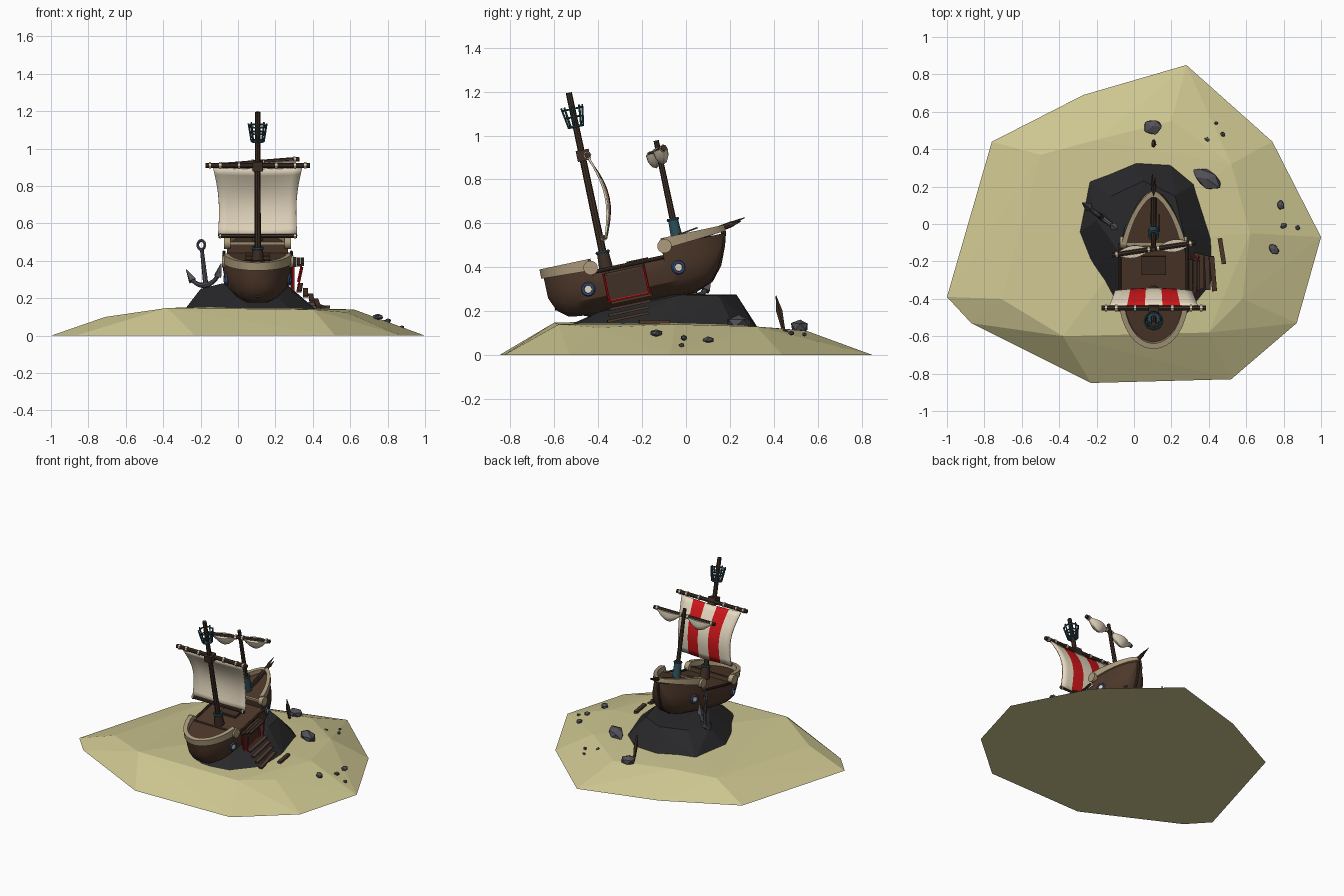
import bpy, bmesh, math, random
from mathutils import Matrix, Vector

if "Cube" in bpy.data.objects:
    bpy.data.objects.remove(bpy.data.objects["Cube"])
random.seed(4)

def material(name, r, g, b):
    m = bpy.data.materials.new(name)
    m.diffuse_color = (r, g, b, 1)
    m.use_nodes = True
    m.node_tree.nodes["Principled BSDF"].inputs["Base Color"].default_value = m.diffuse_color
    return m

SAND = material("sand", .61, .56, .28)
BLACK = material("black_rock", .022, .022, .024)
HULL = material("hull_brown", .075, .039, .023)
WOOD = material("dark_wood", .05, .029, .019)
TRIM = material("tan_trim", .42, .33, .2)
SAIL = material("sail_cream", .8, .7, .53)
RED = material("red", .62, .008, .01)
TEAL = material("teal_metal", .025, .075, .095)
GREY = material("grey", .085, .085, .1)
NAVY = material("navy", .04, .075, .2)

W = Matrix.Identity(4)
# Ship frame: x across, y towards the bow, z up from the keel; bow pitched up
S = Matrix.Translation((.105, -.25, .225)) @ Matrix.Rotation(math.radians(12), 4, 'X')

def finish(name, bm, mat, M=W, smooth=0, recalc=True):
    if recalc:
        bmesh.ops.recalc_face_normals(bm, faces=bm.faces)
    me = bpy.data.meshes.new(name)
    bm.to_mesh(me)
    bm.free()
    me.materials.append(mat)
    ob = bpy.data.objects.new(name, me)
    bpy.context.collection.objects.link(ob)
    ob.matrix_world = M
    if smooth:
        bpy.ops.object.select_all(action='DESELECT')
        ob.select_set(True)
        bpy.context.view_layer.objects.active = ob
        bpy.ops.object.shade_smooth_by_angle(angle=math.radians(smooth))
    return ob

def hull_of(name, pts, mat):
    bm = bmesh.new()
    vs = [bm.verts.new(p) for p in pts]
    r = bmesh.ops.convex_hull(bm, input=vs)
    bmesh.ops.delete(bm, geom=[v for v in bm.verts if not v.link_faces], context='VERTS')
    return finish(name, bm, mat)

def loft(name, rings, mat, M=W, smooth=0, closed=False):
    bm = bmesh.new()
    R = [[bm.verts.new(p) for p in ring] for ring in rings]
    n = len(R[0])
    for i in range(len(R) if closed else len(R) - 1):
        a, b = R[i], R[(i + 1) % len(R)]
        for j in range(n):
            k = (j + 1) % n
            bm.faces.new((a[j], a[k], b[k], b[j]))
    if not closed:
        bm.faces.new(R[0])
        bm.faces.new(R[-1])
    return finish(name, bm, mat, M, smooth)

def tube(name, pts, radii, mat, M=W, n=8):
    """Round tube along a path; the frame follows the overall direction."""
    rings = []
    for i, p in enumerate(pts):
        d = Vector(pts[min(i + 1, len(pts) - 1)]) - Vector(pts[max(i - 1, 0)])
        q = d.to_track_quat('Z', 'Y')
        r = radii[i] if isinstance(radii, (list, tuple)) else radii
        rings.append([Vector(p) + q @ Vector((r * math.cos(a), r * math.sin(a), 0))
                      for a in (2 * math.pi * k / n for k in range(n))])
    return loft(name, rings, mat, M, 40)

def ring(name, c, R, r, axis, mat, M=W, n=14):
    q = Vector(axis).to_track_quat('Z', 'Y')
    rings = []
    for i in range(n):
        a = 2 * math.pi * i / n
        rings.append([Vector(c) + q @ Vector(((R + r * math.cos(b)) * math.cos(a),
                      (R + r * math.cos(b)) * math.sin(a), r * math.sin(b)))
                      for b in (math.pi * k / 3 for k in range(6))])
    return loft(name, rings, mat, M, 40, True)

def box(name, c, size, mat, M=W, rot=W):
    bm = bmesh.new()
    bmesh.ops.create_cube(bm, size=1, matrix=Matrix.Translation(c) @ rot @ Matrix.Diagonal((*size, 1)))
    return finish(name, bm, mat, M)

# Island and rock
hull_of("sand_island", [
    (.28, .85, 0), (.74, .44, 0), (1, -.07, 0), (.87, -.53, 0), (.52, -.83, 0), (-.23, -.85, 0),
    (-.87, -.53, 0), (-1, -.39, 0), (-.76, .44, 0), (-.27, .69, 0),
    (.2, .55, .11), (.52, .32, .13), (.62, -.05, .14), (.58, -.4, .125), (.4, -.58, .14),
    (-.38, -.6, .148), (-.71, -.4, .1), (-.5, .37, .105), (-.2, .45, .12), (0, -.1, .158)], SAND)
hull_of("black_rock", [
    (.01, .33, .12), (.2, .32, .12), (.33, .22, .12), (.44, -.1, .12), (.44, -.35, .12), (.3, -.53, .12),
    (.1, -.57, .12), (-.1, -.47, .12), (-.24, -.23, .12), (-.3, -.05, .12), (-.24, .23, .12),
    (-.2, .02, .25), (-.12, .15, .265), (.05, .23, .275), (.22, .15, .27), (.26, -.02, .275),
    (-.08, -.15, .28), (.29, -.2, .235), (0, -.4, .195), (.22, -.4, .195)], BLACK)

# Hull
def half_width(u):
    if u < 0:
        return .183 * max(0, 1 - abs(u / .365) ** 2.6) ** .5
    return .185 * max(0, 1 - (u / .485) ** 2) ** .68

def keel(u):
    return .12 * abs(u / .365) ** 10 if u < 0 else .25 * (u / .485) ** 8

def deck(u):
    return .21 if u < -.14 else .235 if u > .19 else .182

rings = []
for u in (-.363, -.35, -.33, -.29, -.24, -.19, -.141, -.139, -.07, 0, .07, .13,
          .189, .191, .24, .29, .34, .385, .42, .45, .47, .481):
    b, k, top = half_width(u), keel(u), deck(u)
    mid = min(max(.17, k + .015), top - .002)
    side = [(b * g, u, k + (mid - k) * f) for f, g in
            ((0, .35), (.15, .68), (.4, .92), (.75, 1), (1, 1))] + [(b * .97, u, top)]
    rings.append(side + [(-x, y, z) for x, y, z in reversed(side)])
loft("hull", rings, HULL, S, 28)
tube("keel_beam", [(0, u, keel(u) + .003) for u in (-.34, -.2, 0, .2, .3, .38, .43, .465, .483)], .011, WOOD, S)

# Tan rails at both ends, with scrolls where they drop to the waist
def rail(name, us, lo, hi, tip_drop):
    path = [(half_width(u), u) for u in us]
    path = path + [(-x, y) for x, y in reversed(path)]
    rs = []
    for x, u in path:
        t = abs(u - us[0]) / abs(us[-1] - us[0])
        l = lo + tip_drop * t
        o = Vector((x, u * .55)).normalized() * .01
        i = Vector((x, u * .55)).normalized() * -.02
        if abs(x) < .02:
            i.x = -x * .3
        rs.append([(x + o.x, u + o.y, l), (x + o.x, u + o.y, hi),
                   (x + i.x, u + i.y, hi), (x + i.x, u + i.y, l)])
    loft(name, rs, TRIM, S, 30)
    for s in (-1, 1):
        x = half_width(us[0]) * s
        tube(name + "_scroll", [(x - .017, us[0], lo + .012), (x + .017, us[0], lo + .012)], .033, TRIM, S, 12)

rail("stern_rail", (-.145, -.2, -.25, -.29, -.32, -.345, -.358, -.3645), .195, .248, .01)
rail("bow_rail", (.205, .25, .3, .35, .4, .44, .465, .482), .222, .272, .022)
for s in (-1, 1):
    tube("waist_rail", [(s * .18, u, .186) for u in (-.14, 0, .19)], .009, WOOD, S)
    # Portholes
    for u, w in ((-.175, .114), (.247, .126)):
        b = half_width(u)
        slope = (half_width(u + .02) - half_width(u - .02)) / .04
        n = Vector((s, -slope, 0)).normalized()
        c = Vector((s * b, u, w))
        ring("porthole_rim", c, .024, .009, n, NAVY, S)
        tube("porthole_glass", [c - n * .01, c + n * .004], .019, SAIL, S, 12)

# Deck fittings
box("deck_hatch", (0, .07, .19), (.13, .1, .02), WOOD, S)
box("bow_deck_beam", (0, .195, .235), (.34, .014, .014), TRIM, S)
box("stern_deck_beam", (0, -.145, .208), (.34, .014, .012), WOOD, S)
tube("tiller_rod", [(.03, .27, .27), (.03, .37, .285)], .004, GREY, S, 6)

# Boarding hatch with red frame, platform and broken steps
box("side_hatch", (.182, .0, .1), (.012, .18, .12), WOOD, S)
for u in (-.093, .093):
    tube("red_post", [(.19, u, .035), (.19, u, .17)], .007, RED, S, 6)
    tube("red_stay", [(.24, u, .165), (.215, u, .045)], .005, RED, S, 6)
tube("red_sill", [(.19, -.093, .04), (.19, .093, .04)], .005, RED, S, 6)
for i in range(3):
    box("platform_plank", (.198 + .021 * i, .005 * i, .172), (.018, .2 - .02 * i, .012), WOOD, S)
for i in range(4):
    box("step", (.225 + .031 * i, .01 - .012 * i, .03 - .026 * i), (.026, .19, .012), HULL, S,
        Matrix.Rotation(.04 * (i - 1), 4, 'Z'))

# Main mast, crow's nest
MU = -.076
tube("main_mast", [(0, MU, .17), (0, MU, 1.008)], [.018, .014], WOOD, S)
tube("main_mast_collar", [(0, MU, .18), (0, MU, .265)], [.034, .028], WOOD, S, 10)
ring("main_mast_band", (0, MU, .265), .026, .008, (0, 0, 1), TEAL, S)
box("yard_bracket", (0, MU + .005, .715), (.056, .06, .05), WOOD, S)
tube("nest_floor", [(0, MU, .846), (0, MU, .856)], .034, TEAL, S, 10)
for w, R in ((.85, .034), (.895, .041), (.932, .047)):
    ring("nest_hoop", (0, MU, w), R, .005, (0, 0, 1), TEAL, S)
for i in range(8):
    a = math.pi * i / 4
    c, s = math.cos(a), math.sin(a)
    tube("nest_bar", [(.034 * c, MU + .034 * s, .85), (.049 * c, MU + .049 * s, .945)], .005, TEAL, S, 6)

# Main yards with cream lashings
tube("upper_yard", [(-.28, -.052, .712), (.28, -.052, .712)], .014, WOOD, S)
tube("lower_yard", [(-.21, -.058, .328), (.21, -.058, .328)], .011, WOOD, S)
for x in (-.255, -.2, -.1, .1, .2, .255):
    tube("yard_lashing", [(x - .006, -.052, .712), (x + .006, -.052, .712)], .018, SAIL, S)
for x in (-.2, .2):
    tube("lower_lashing", [(x - .005, -.058, .328), (x + .005, -.058, .328)], .014, SAIL, S)

# Striped main sail: red only on the forward side
bm = bmesh.new()
NX, NZ = 10, 10
grid = []
for j in range(NZ + 1):
    v = j / NZ
    half = .212 + .026 * v - .016 * math.sin(math.pi * v)
    row = []
    for i in range(NX + 1):
        t = 2 * i / NX - 1
        row.append(bm.verts.new((t * half, -.045 + .052 * math.sin(math.pi * v) * (1 - .25 * t * t),
                                 .325 + .375 * v - .008 * math.cos(math.pi * t * .5))))
    grid.append(row)
for j in range(NZ):
    for i in range(NX):
        f = bm.faces.new((grid[j][i], grid[j + 1][i], grid[j + 1][i + 1], grid[j][i + 1]))
        f.material_index = 1 if (i // 2) % 2 else 0
sail = finish("main_sail", bm, SAIL, S, 40, False)
sail.data.materials.append(RED)
mod = sail.modifiers.new("thickness", 'SOLIDIFY')
mod.thickness, mod.offset, mod.material_offset, mod.material_offset_rim = .009, -1, -1, -1

# Fore mast with crooked yard and furled sail
FU = .268
tube("fore_mast", [(0, FU, .22), (0, FU, .712)], [.016, .012], WOOD, S)
tube("fore_mast_collar", [(0, FU, .23), (0, FU, .345)], [.029, .024], TEAL, S, 10)
ring("fore_mast_band", (0, FU, .345), .023, .007, (0, 0, 1), TEAL, S)
Y = S @ Matrix.Translation((0, FU - .008, .662)) @ Matrix.Rotation(.16, 4, 'Z') @ Matrix.Rotation(-.045, 4, 'Y')
tube("fore_yard", [(-.225, 0, 0), (.225, 0, 0)], .013, WOOD, Y)
for x in (-.2, -.025, .025, .2):
    tube("fore_lashing", [(x - .006, 0, 0), (x + .006, 0, 0)], .017, SAIL, Y)
for s in (-1, 1):
    rs = []
    for i in range(9):
        t = i / 8
        d = .012 + .055 * math.sin(math.pi * t)
        wd = .01 + .024 * math.sin(math.pi * t)
        rs.append([(s * (.03 + .165 * t), wd * math.cos(a), -.002 - d * math.sin(a))
                   for a in (math.pi * k / 6 for k in range(7))])
    loft("furled_sail", rs, SAIL, Y, 40)

# Bowsprit with splintered end
tube("bowsprit", [(0, .26, .225), (0, .53, .269)], [.017, .013], WOOD, S)
for x, z, l in ((-.007, .004, .59), (.007, -.004, .57)):
    tube("bowsprit_splinter", [(x, .52, .267 + z), (x, l, .279 + z * 1.5)], [.009, .002], WOOD, S, 5)

# Anchor leaning beside the hull
A = Matrix.Translation((-.172, .035, .27)) @ Matrix.Rotation(math.radians(-37), 4, 'Z') @ Matrix.Rotation(-.14, 4, 'Y')
tube("anchor_shank", [(0, 0, 0), (0, 0, .19)], [.014, .01], GREY, A)
ring("anchor_ring", (0, 0, .217), .024, .008, (0, 1, 0), GREY, A)
tube("anchor_arms", [(.115 * math.sin(a), 0, .115 - .115 * math.cos(a))
                     for a in (i * .21 for i in range(-6, 7))],
     [.003, .012, .011, .012, .013, .014, .016, .014, .013, .012, .011, .012, .003], GREY, A)
for s in (-1, 1):
    tube("anchor_fluke", [(s * .085, 0, .035), (s * .118, 0, .1)], [.025, .003], GREY, A, 4)

# Wreckage
tube("standing_splinter", [(.105, .445, .11), (.105, .425, .2), (.105, .41, .27)], [.008, .015, .002], WOOD, W, 5)
box("loose_plank", (.47, -.145, .152), (.024, .14, .016), HULL, W, Matrix.Rotation(.16, 4, 'Z'))

# Scattered stones
for x, y, z, sx, sy, sz, rot in (
        (.1, .52, .128, .055, .045, .036, 0), (.39, .24, .145, .09, .05, .036, -.6),
        (.39, .45, .105, .016, .016, .013, 0), (.44, .54, .095, .011, .01, .01, 0),
        (.475, .48, .1, .016, .013, .012, -.5), (.785, .1, .07, .022, .028, .016, 0),
        (.8, -.01, .078, .019, .016, .014, .3), (.875, -.02, .045, .015, .013, .012, 0),
        (.75, -.135, .1, .04, .025, .019, -.8)):
    bm = bmesh.new()
    bmesh.ops.create_icosphere(bm, subdivisions=1, radius=1)
    for v in bm.verts:
        v.co *= random.uniform(.85, 1.12)
    finish("stone", bm, GREY, Matrix.Translation((x, y, z)) @ Matrix.Rotation(rot, 4, 'Z')
           @ Matrix.Diagonal((sx, sy, sz, 1)))
